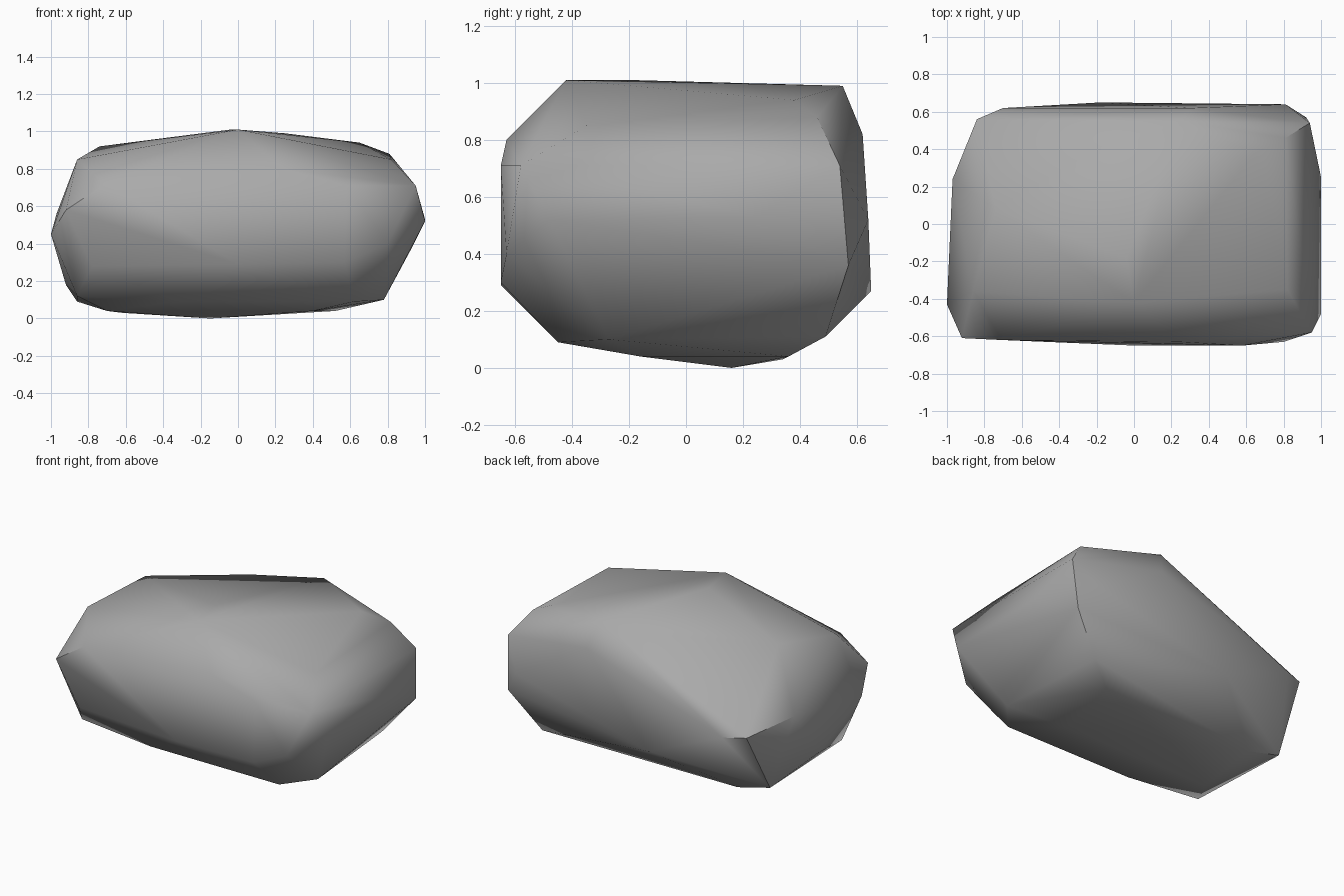
import bpy
import bmesh
import math

# Remove the default object if the scene has it
default_cube = bpy.data.objects.get("Cube")
if default_cube:
    bpy.data.objects.remove(default_cube, do_unlink=True)


def make_material(name, colour):
    material = bpy.data.materials.new(name)
    material.use_nodes = True
    material.diffuse_color = colour
    shader = next(n for n in material.node_tree.nodes if n.type == 'BSDF_PRINCIPLED')
    shader.inputs["Base Color"].default_value = colour
    shader.inputs["Roughness"].default_value = 0.9
    return material


def make_chiselled_stone(name, corner_groups, material, sharp_angle):
    """Wrap the corner groups in a tight convex skin."""
    bm = bmesh.new()
    for group in corner_groups:
        for corner in group:
            bm.verts.new(corner)
    result = bmesh.ops.convex_hull(bm, input=bm.verts[:])
    loose = [v for v in bm.verts if not v.link_faces]
    bmesh.ops.delete(bm, geom=loose, context='VERTS')
    bmesh.ops.recalc_face_normals(bm, faces=bm.faces[:])

    mesh = bpy.data.meshes.new(name)
    bm.to_mesh(mesh)
    bm.free()
    mesh.materials.append(material)
    stone = bpy.data.objects.new(name, mesh)
    bpy.context.collection.objects.link(stone)

    # Smooth the worn surface, keep the broken ridges crisp
    bpy.ops.object.select_all(action='DESELECT')
    stone.select_set(True)
    bpy.context.view_layer.objects.active = stone
    bpy.ops.object.shade_smooth_by_angle(angle=math.radians(sharp_angle))
    return stone


# Domed crown
crown = [
    (0.0, -0.42, 1.01), (-0.04, -0.18, 1.01), (0.25, 0.55, 0.99),
    (-0.19, 0.41, 0.95), (-0.74, 0.08, 0.92), (-0.86, -0.36, 0.85),
    (0.65, 0.38, 0.94), (0.82, -0.35, 0.85), (0.81, 0.46, 0.88),
]

# Broken front face: upper ridge, then lower rim
front_face = [
    (-0.92, -0.61, 0.58), (-0.71, -0.62, 0.72), (0.24, -0.63, 0.8),
    (0.58, -0.65, 0.71), (0.95, -0.58, 0.71),
    (-0.78, -0.57, 0.28), (0.0, -0.65, 0.29), (0.57, -0.65, 0.3),
    (0.8, -0.63, 0.4),
]

# Split back face
back_face = [
    (0.3, 0.62, 0.82), (0.81, 0.64, 0.52), (-0.18, 0.65, 0.27),
    (-0.7, 0.62, 0.49), (-0.84, 0.56, 0.5),
]

# Rounded ends
ends = [
    (1, -0.48, 0.52), (1, 0.25, 0.53), (0.94, 0.54, 0.71),
    (0.92, 0.57, 0.36), (-1, -0.43, 0.45), (-0.97, 0.24, 0.56),
    (-0.92, -0.1, 0.18),
]

# Worn underside
underside = [
    (0.78, -0.27, 0.1), (0.72, 0.49, 0.11), (0.62, -0.45, 0.09),
    (-0.33, -0.45, 0.09), (-0.86, -0.42, 0.12), (-0.86, 0.34, 0.09),
    (-0.15, 0.16, 0), (0.52, 0.36, 0.04), (-0.62, 0.34, 0.03),
    (-0.7, -0.16, 0.04), (0.4, -0.16, 0.04),
]

stone_grey = make_material("stone_grey", (0.4, 0.4, 0.4, 1))
make_chiselled_stone("boulder", [crown, front_face, back_face, ends, underside],
                     stone_grey, sharp_angle=42)
